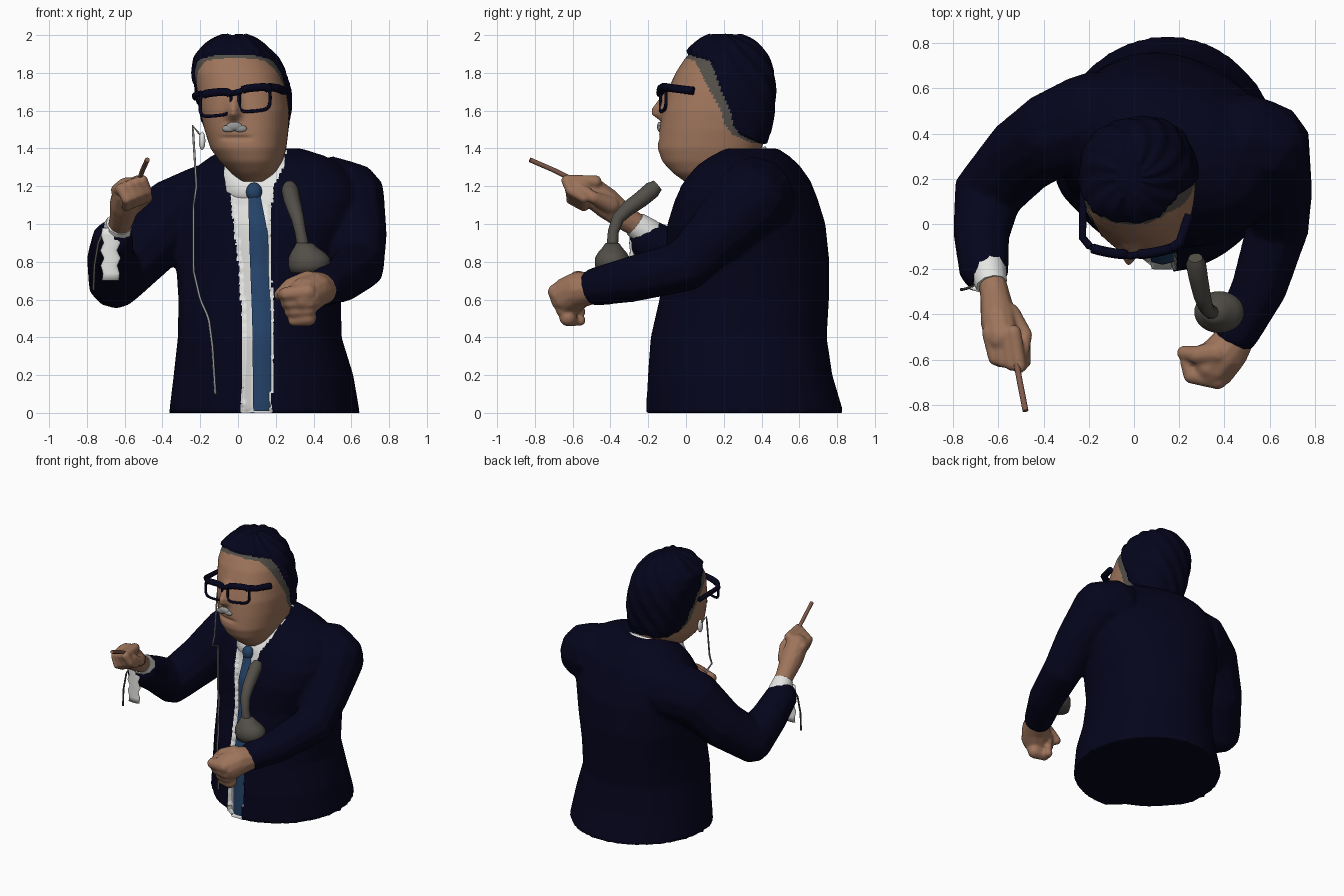
import bpy, bmesh, math, random
from mathutils import Vector as V, Matrix
from mathutils.bvhtree import BVHTree

if "Cube" in bpy.data.objects:
    bpy.data.objects.remove(bpy.data.objects["Cube"])
random.seed(4)

def mat(name, c):
    m = bpy.data.materials.new(name)
    m.diffuse_color = (*c, 1)
    m.use_nodes = True
    m.node_tree.nodes["Principled BSDF"].inputs["Base Color"].default_value = m.diffuse_color
    return m

NAVY = mat("dark navy", (0.0015, 0.0015, 0.012))
SKIN = mat("skin", (0.34, 0.175, 0.105))
GREY = mat("dark grey", (0.085, 0.077, 0.065))
WHITE = mat("white", (0.78, 0.78, 0.76))
BLUE = mat("blue", (0.018, 0.055, 0.14))
SILVER = mat("silver grey", (0.3, 0.3, 0.3))
BROWN = mat("brown", (0.22, 0.1, 0.07))

def lerp(table, t):
    """Piecewise-linear lookup in rows (t, values...)."""
    for a, b in zip(table, table[1:]):
        if t <= b[0]:
            k = max(0, (t - a[0]) / (b[0] - a[0]))
            return [p + (q - p) * k for p, q in zip(a[1:], b[1:])]
    return list(table[-1][1:])

def finish(name, bm, *mats):
    bmesh.ops.recalc_face_normals(bm, faces=bm.faces)
    for f in bm.faces:
        f.smooth = True
    me = bpy.data.meshes.new(name)
    bm.to_mesh(me)
    bm.free()
    ob = bpy.data.objects.new(name, me)
    bpy.context.collection.objects.link(ob)
    for m in mats:
        me.materials.append(m)
    return ob

def loft(bm, rings):
    vs = [[bm.verts.new(p) for p in r] for r in rings]
    n = len(vs[0])
    for a, b in zip(vs, vs[1:]):
        for i in range(n):
            bm.faces.new((a[i], a[(i + 1) % n], b[(i + 1) % n], b[i]))
    bm.faces.new(vs[0][::-1])
    bm.faces.new(vs[-1])

def oval(cx, cy, z, rx, ry, rot=0, e=2.3, n=64, tilt=0):
    pts, c, s = [], math.cos(rot), math.sin(rot)
    for i in range(n):
        t = 2 * math.pi * i / n
        x = rx * math.copysign(abs(math.cos(t)) ** (2 / e), math.cos(t))
        y = ry * math.copysign(abs(math.sin(t)) ** (2 / e), math.sin(t))
        pts.append((cx + x * c - y * s, cy + x * s + y * c, z + tilt * y))
    return pts

def ball(bm, c, r, scale=(1, 1, 1), sub=3):
    m = Matrix.Translation(c) @ Matrix.Diagonal((*[r * k for k in scale], 1))
    bmesh.ops.create_icosphere(bm, subdivisions=sub, radius=1, matrix=m)

def limb(bm, pts):
    """Chain of spheres through (x, y, z, r), later fused by remeshing."""
    for a, b in zip(pts, pts[1:]):
        d = (V(a[:3]) - V(b[:3])).length
        n = max(1, int(d / (0.2 * min(a[3], b[3]))))
        for i in range(n + 1):
            p = [u + (v - u) * i / n for u, v in zip(a, b)]
            ball(bm, p[:3], p[3], sub=2)

def fuse(ob, voxel, smooth):
    bpy.context.view_layer.objects.active = ob
    r = ob.modifiers.new("fuse", 'REMESH')
    r.mode, r.voxel_size, r.use_smooth_shade = 'VOXEL', voxel, True
    s = ob.modifiers.new("soften", 'SMOOTH')
    s.iterations, s.factor = smooth, 0.5
    for m in (r.name, s.name):
        bpy.ops.object.modifier_apply(modifier=m)

def wire(name, m, pts, r, cyclic=False, radii=None):
    cu = bpy.data.curves.new(name, 'CURVE')
    cu.dimensions, cu.bevel_depth, cu.bevel_resolution = '3D', r, 3
    cu.use_fill_caps = True
    sp = cu.splines.new('POLY')
    sp.points.add(len(pts) - 1)
    for i, (q, p) in enumerate(zip(sp.points, pts)):
        q.co = (*p, 1)
        q.radius = radii[i] if radii else 1
    sp.use_cyclic_u = cyclic
    cu.materials.append(m)
    ob = bpy.data.objects.new(name, cu)
    bpy.context.collection.objects.link(ob)

# Jacket: torso and both sleeves fused
torso = [(0, .14, .31, .505, .525), (.2, .135, .285, .475, .49), (.4, .115, .275, .43, .47),
         (.6, .115, .305, .425, .45), (.8, .13, .325, .455, .425), (1.0, .16, .32, .49, .395),
         (1.13, .165, .32, .50, .345), (1.23, .17, .325, .46, .30), (1.31, .17, .33, .39, .24),
         (1.36, .16, .34, .31, .18), (1.40, .14, .35, .2, .12)]
bm = bmesh.new()
loft(bm, [oval(x, y, z, rx, ry, -.12 - .23 * min(1, z), 1.95 + .3 * min(1, z)) for z, x, y, rx, ry in torso])
limb(bm, [(.5, .36, 1.14, .22), (.58, .34, 1.13, .205), (.635, .15, .94, .16), (.64, 0, .78, .14),
          (.555, -.28, .71, .125), (.46, -.47, .67, .105)])
limb(bm, [(-.18, .46, 1.1, .22), (-.34, .4, 1.05, .2), (-.5, .3, .86, .175), (-.645, .14, .705, .155),
          (-.675, -.03, .82, .13), (-.665, -.19, .91, .115)])
jacket = finish("jacket", bm, NAVY, WHITE)
fuse(jacket, 0.014, 6)
# The open left front falls back behind the right front
for v in jacket.data.vertices:
    x, y, z = v.co
    if -.4 < x < .08 and y < .3:
        side = min(1, (x + .4) / .15) * min(1, (.08 - x) / .1)
        v.co.y += .075 * side * min(1, (.3 - y) / .25) * lerp([(0, 1), (.7, .9), (1.15, 0)], z)[0]
# Shirt opening, coloured by rule and set back
opening = [(0, .015, .18), (.5, .02, .19), (.8, 0, .175), (1.0, -.025, .17), (1.2, -.045, .19),
           (1.3, -.06, .24), (1.42, -.06, .26)]
inner, edge = set(), set()
for p in jacket.data.polygons:
    l, r = lerp(opening, p.center.z)
    p.material_index = int(l < p.center.x < r and p.normal.y < -.15 and p.center.y < .2)
    (inner if p.material_index else edge).update(p.vertices)
for i in inner - edge:
    v = jacket.data.vertices[i].co
    v.y += lerp([(0, .05), (.4, .03), (1.1, .025), (1.2, 0)], v.z)[0]
dg = bpy.context.evaluated_depsgraph_get()
dg.update()
tree = BVHTree.FromObject(jacket, dg)

def front(x, z, default=.0):
    hit = tree.ray_cast(V((x, -2, z)), V((0, 1, 0)))[0]
    return hit.y if hit else default

# Tie laid on the chest, with a knot
bm = bmesh.new()
rows = []
for i in range(41):
    z = .01 + 1.15 * i / 40
    c, w = lerp([(0, .128, .047), (.5, .125, .05), (.95, .108, .05), (1.17, .085, .03)], z)
    y0, lift = front(c, z), lerp([(0, .016), (.8, .016), (1.0, .035), (1.2, .03)], z)[0]
    rows.append([(c + w * k, y0 - lift + .012 * abs(k), z) for k in (-1, -.5, 0, .5, 1)])
grid = [[bm.verts.new(p) for p in r] for r in rows]
for a, b in zip(grid, grid[1:]):
    for k in range(4):
        bm.faces.new((a[k], a[k + 1], b[k + 1], b[k]))
ball(bm, (.085, front(.085, 1.17) - .01, 1.17), .045, (.95, .8, 1.1))
finish("tie", bm, BLUE)

# Shirt collar
bm = bmesh.new()
loft(bm, [oval(.1, .25, 1.14, .19, .19, tilt=.2), oval(.1, .225, 1.22, .205, .23, tilt=.3),
          oval(.1, .225, 1.3, .185, .21, tilt=.42), oval(.1, .225, 1.33, .17, .195, tilt=.42)])
finish("shirt_collar", bm, WHITE)

# Head: stacked ovals with nose, hairline coloured by rule
prof = [(1.22, 0, .25, .085, .065), (1.27, -.07, .3, .085, .12), (1.33, -.125, .36, .07, .165),
        (1.40, -.15, .40, .055, .2), (1.5, -.14, .435, .045, .222), (1.6, -.125, .45, .035, .235),
        (1.7, -.095, .455, .02, .235), (1.8, -.055, .445, .0, .23), (1.87, -.01, .42, -.015, .205),
        (1.93, .04, .38, -.02, .15), (1.965, .08, .33, -.02, .1), (1.985, .14, .27, -.02, .04)]
hairline = [(1.42, .4), (1.47, .28), (1.52, .24), (1.6, .225), (1.7, .18), (1.86, .12), (1.9, .0), (1.92, -.2)]
nose = [(1.54, 0), (1.58, .9), (1.61, 1), (1.66, .6), (1.73, .1), (1.8, 0)]
bm = bmesh.new()
rings = []
for i in range(103):
    z = 1.22 + .765 * i / 102
    f, b, cx, hx = lerp(prof, z)
    rings.append(oval(cx, (f + b) / 2, z, hx, (b - f) / 2, -.06, 2.3, 150))
loft(bm, rings)
for _ in range(6):
    bmesh.ops.smooth_vert(bm, verts=bm.verts, factor=.5, use_axis_x=True, use_axis_y=True, use_axis_z=True)
for f in bm.faces:
    c = f.calc_center_median()
    d = c.y - lerp(hairline, c.z)[0]
    strip = lerp([(1.5, .03), (1.7, .05), (1.85, .07)], c.z)[0]
    f.material_index = 0 if c.z < 1.43 or d < -strip else 1 if d < .01 else 2
for v in bm.verts:
    x, y, z = v.co
    if y < .05:
        v.co.y -= .065 * lerp(nose, z)[0] * math.exp(-((x + .025) / .036) ** 2)
        v.co.y += .014 * math.exp(-((z - 1.455) / .012) ** 2 - ((x + .01) / .08) ** 4)
    if all(f.material_index == 2 for f in v.link_faces):
        a = math.atan2(y - .2, x)
        wave = .5 + .5 * math.sin(9 * a + 14 * z) * math.sin(21 * z + 4 * a)
        v.co += V((x, y - .2, (z - 1.65) * .7)).normalized() * (.012 + .018 * wave)
finish("head_and_hair", bm, SKIN, GREY, NAVY)

# Wavy hair tufts on the crown
bm = bmesh.new()
for i in range(26):
    a, r = random.uniform(0, 6.28), random.uniform(.05, 1)
    ball(bm, (-.02 + .13 * r * math.cos(a), .22 + .16 * r * math.sin(a), 1.965 - .075 * r * r),
         .03, (1.2, 1.5, .8), 2)
finish("hair_tufts", bm, NAVY)

# Moustache
bm = bmesh.new()
for x, z, s in ((-.02, 1.517, 1), (-.05, 1.505, .8), (.012, 1.505, .8)):
    ball(bm, (x, -.138, z), .04 * s, (1.1, .4, .6))
finish("moustache", bm, SILVER)

# Glasses: heavy brow bars, thin lower rims, temples
for side, cx, cz in (("left", -.118, 1.635), ("right", .088, 1.66)):
    rim = [(cx + p[0], -.135 + .9 * (cx + p[0] + .01) ** 2, cz + p[1] + .1 * p[0])
           for p in oval(0, 0, 0, .082, .062, e=4, n=28)]
    wire(side + "_rim", NAVY, rim, .009, True)
    wire(side + "_brow_bar", NAVY, [p for p in rim if p[2] > cz + .042], .022)
wire("glasses_bridge", NAVY, [(-.045, -.135, 1.69), (-.015, -.142, 1.695), (.02, -.135, 1.705)], .016)
wire("right_temple", NAVY, [(.165, -.11, 1.725), (.205, -.08, 1.72), (.245, .04, 1.705)], .022)
wire("left_temple", NAVY, [(-.195, -.1, 1.69), (-.228, -.06, 1.68), (-.225, .16, 1.67)], .017)

# Raised hand, fingers pinching a thin stick
bm = bmesh.new()
limb(bm, [(-.635, -.22, .97, .06), (-.615, -.32, 1.03, .068), (-.6, -.42, 1.11, .083), (-.585, -.5, 1.17, .08)])
for k in range(4):
    x, z = -.64 + .036 * k, 1.15 + .015 * k
    limb(bm, [(x, -.48, z + .03, .035), (x + .025, -.595 - .012 * k, z + .035, .031),
              (x + .05, -.61, z - .02, .027), (x + .05, -.54, z - .06, .025)])
limb(bm, [(-.55, -.4, 1.1, .05), (-.482, -.49, 1.14, .033), (-.49, -.56, 1.19, .028), (-.515, -.63, 1.23, .024)])
hand = finish("raised_hand", bm, SKIN)
fuse(hand, .009, 4)
wire("stick", BROWN, [(-.53, -.56, 1.215), (-.505, -.7, 1.285), (-.48, -.827, 1.34)], .013)

# Lowered fist
bm = bmesh.new()
limb(bm, [(.455, -.49, .66, .085), (.405, -.57, .65, .1), (.36, -.62, .62, .105)])
for k in range(4):
    x, z = .02 * k, .64 - .045 * k
    limb(bm, [(.37, -.685 + .02 * k, z, .048), (.255 + x, -.67 + .02 * k, z - .01, .038),
              (.235 + x, -.61, z - .015, .032), (.3, -.56, z - .015, .03)])
limb(bm, [(.37, -.57, .7, .055), (.28, -.58, .675, .042), (.22, -.57, .625, .032)])
hand = finish("lowered_fist", bm, SKIN)
fuse(hand, .009, 4)

# Shirt cuff with hanging cloth and loose thread
wire("cuff", WHITE, [(-.66, -.16, .92), (-.645, -.21, .955), (-.63, -.27, 1.0)], .082, radii=[1, 1, .85])
bm = bmesh.new()
loft(bm, [oval(-.675 + .01 * math.sin(9 * i), -.285, .7 + .04 * i, .045, .012 + .004 * (i % 2), e=2, n=16)
          for i in range(8)])
finish("hanging_cloth", bm, WHITE)
wire("loose_thread", GREY, [(-.7, -.27, .98), (-.74, -.285, .9), (-.76, -.29, .78), (-.765, -.29, .65)], .006)

# Bent microphone on a rounded base
bm = bmesh.new()
for z, r in [(.74, .09), (.78, .105), (.82, .105), (.85, .085), (.875, .06), (.9, .04)]:
    rows = rows[-6:] + [oval(.335 + .4 * r, -.39, z, r * 1.05, r * .88, e=2, n=32)]
loft(bm, rows[-6:])
finish("microphone_base", bm, GREY)
wire("microphone", GREY, [(.345, -.39, .88), (.33, -.385, .96), (.315, -.36, 1.03), (.3, -.31, 1.08), (.285, -.24, 1.13),
     (.275, -.18, 1.18), (.272, -.15, 1.205)], .04, radii=[.8, .75, .85, 1, 1.1, 1.15, .8])

# Earpiece and its cable down the jacket
bm = bmesh.new()
ball(bm, (-.19, .1, 1.44), .045, (.4, .5, 1.1), 2)
finish("earpiece", bm, WHITE)
route = [(.1, -.12), (.35, -.135), (.5, -.155), (.6, -.2), (.75, -.235), (1.1, -.235), (1.2, -.22), (1.52, -.24)]
cable = []
for i in range(45):
    z = .1 + 1.42 * i / 44
    x = lerp(route, z)[0]
    y = front(x, z, .1) if z < 1.12 else .02 + .08 * (z - 1.12) / .4
    cable.append((x, min(y, .1) - .004, z))
wire("earpiece_cable", SILVER, cable + [(-.19, .1, 1.46)], .006)
